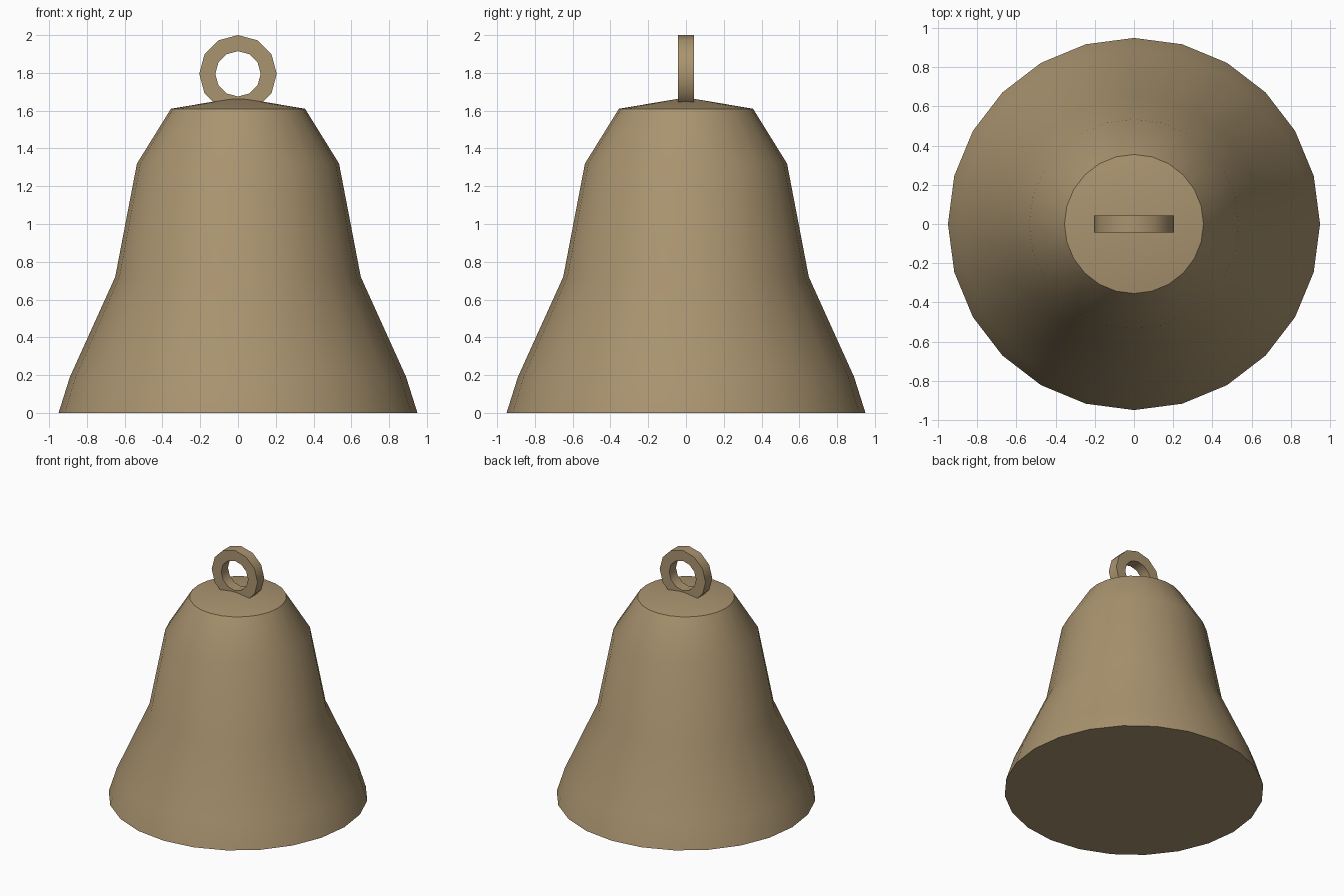
import bpy
import bmesh
import math
from mathutils import Matrix, Vector

cube = bpy.data.objects.get("Cube")
if cube:
    bpy.data.objects.remove(cube, do_unlink=True)

# Aged bronze
bronze = bpy.data.materials.new("aged_bronze")
bronze.use_nodes = True
color = (0.40, 0.295, 0.16, 1)
bronze.diffuse_color = color
bronze.node_tree.nodes["Principled BSDF"].inputs["Base Color"].default_value = color


def lathe(name, profile, sides, closed=False):
    """Revolve (radius, height) points around z into an object."""
    bm = bmesh.new()
    verts = [bm.verts.new((r, 0, z)) for r, z in profile]
    pairs = list(zip(verts, verts[1:]))
    if closed:
        pairs.append((verts[-1], verts[0]))
    edges = [bm.edges.new(p) for p in pairs]
    bmesh.ops.spin(bm, geom=verts + edges, axis=(0, 0, 1), cent=(0, 0, 0),
                   angle=math.tau, steps=sides, use_duplicate=False)
    bmesh.ops.remove_doubles(bm, verts=bm.verts, dist=0.0005)
    bmesh.ops.recalc_face_normals(bm, faces=bm.faces)
    mesh = bpy.data.meshes.new(name)
    bm.to_mesh(mesh)
    bm.free()
    mesh.materials.append(bronze)
    obj = bpy.data.objects.new(name, mesh)
    bpy.context.collection.objects.link(obj)
    return obj


def smooth(obj):
    bpy.ops.object.select_all(action="DESELECT")
    obj.select_set(True)
    bpy.context.view_layer.objects.active = obj
    bpy.ops.object.shade_smooth_by_angle(angle=math.radians(35))


# Flared body with a shallow conical cap and a closed base
body = lathe("bell_body", [(0, 0), (0.95, 0), (0.89, 0.19), (0.65, 0.72),
                           (0.535, 1.32), (0.355, 1.61), (0, 1.67)], 24)
smooth(body)

# Square-section hanging ring, stood upright and sunk into the cap
half = 0.043
ring = lathe("hanging_ring", [(0.12, -half), (0.205, -half),
                              (0.205, half), (0.12, half)], 12, closed=True)
ring.data.transform(Matrix.Translation(Vector((0, 0, 1.795)))
                    @ Matrix.Rotation(math.pi / 2, 4, "X"))
smooth(ring)
